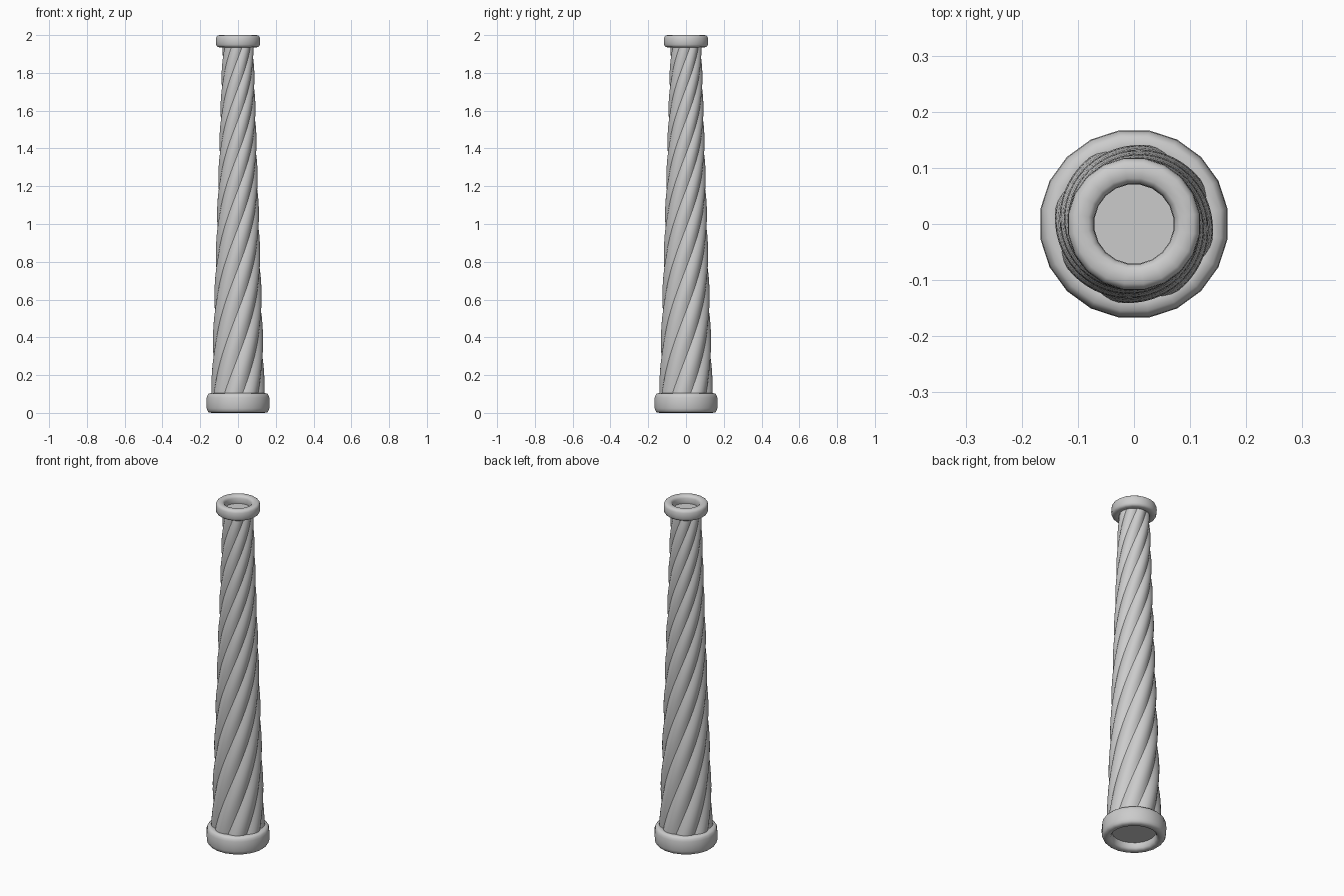
import bpy, math

if "Cube" in bpy.data.objects:
    bpy.data.objects.remove(bpy.data.objects["Cube"])

TAU = 2 * math.pi


def make_mesh(name, verts, faces, angle=35):
    me = bpy.data.meshes.new(name)
    me.from_pydata(verts, [], faces)
    me.update()
    ob = bpy.data.objects.new(name, me)
    bpy.context.collection.objects.link(ob)
    bpy.ops.object.select_all(action='DESELECT')
    ob.select_set(True)
    bpy.context.view_layer.objects.active = ob
    bpy.ops.object.shade_smooth_by_angle(angle=math.radians(angle))
    return ob


def rounded_ring(name, r_in, r_out, z0, z1, sides=20, steps=16):
    # lathe a soft rounded-box section around z
    rc, zc = (r_in + r_out) / 2, (z0 + z1) / 2
    a, b = (r_out - r_in) / 2, (z1 - z0) / 2
    soft = lambda v: math.copysign(abs(v) ** 0.65, v)
    verts, faces = [], []
    for i in range(sides):
        t = TAU * (i + 0.5) / sides
        for j in range(steps):
            p = TAU * j / steps
            r, z = rc + a * soft(math.cos(p)), zc + b * soft(math.sin(p))
            verts.append((r * math.cos(t), r * math.sin(t), z))
    for i in range(sides):
        n = (i + 1) % sides
        for j in range(steps):
            k = (j + 1) % steps
            faces.append((i * steps + j, n * steps + j, n * steps + k, i * steps + k))
    return make_mesh(name, verts, faces, 60)


def twisted_shaft(name, z0, z1, lobes=8, per_lobe=8, rings=110):
    # tapering rope column: lobed section turning at a constant slope
    n = lobes * per_lobe
    verts, faces = [], []
    twist = 0.0
    dz = (z1 - z0) / rings
    for i in range(rings + 1):
        z = z0 + dz * i
        radius = 0.146 - 0.033 * z
        for j in range(n):
            lobe = abs(math.sin(math.pi * j / per_lobe))
            r = radius * (0.9 + 0.1 * lobe)
            t = TAU * j / n + twist
            verts.append((r * math.cos(t), r * math.sin(t), z))
        twist += 0.43 / radius * dz
    for i in range(rings):
        for j in range(n):
            k = (j + 1) % n
            faces.append((i * n + j, i * n + k, (i + 1) * n + k, (i + 1) * n + j))
    # end caps
    faces.append(tuple(reversed(range(n))))
    faces.append(tuple(range(rings * n, (rings + 1) * n)))
    return make_mesh(name, verts, faces, 30)


twisted_shaft("twisted_shaft", 0.04, 1.955)
rounded_ring("base_ring", 0.115, 0.169, 0.0, 0.105)
rounded_ring("top_ring", 0.071, 0.119, 1.935, 2.0)
